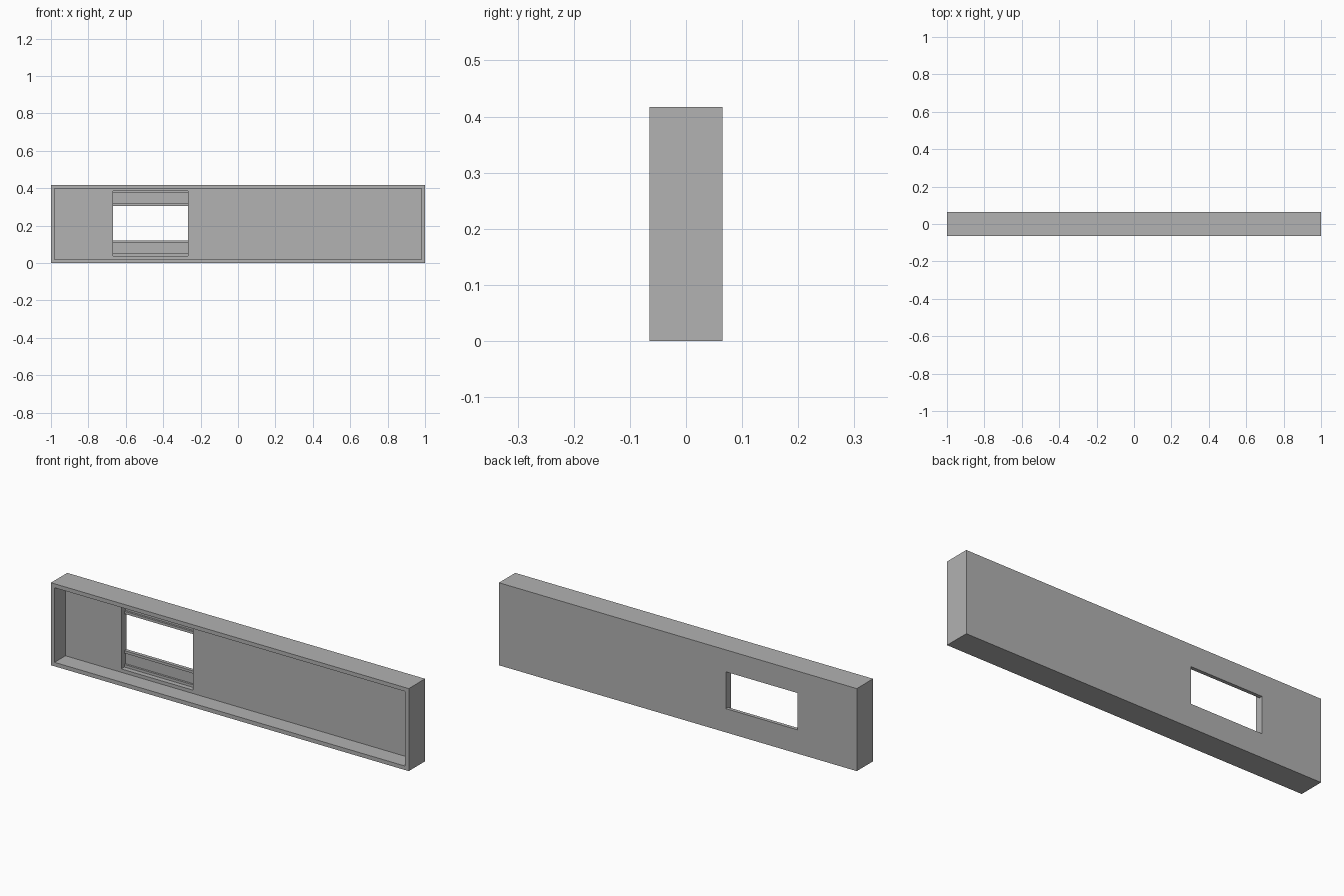
import bpy

default = bpy.data.objects.get("Cube")
if default:
    bpy.data.objects.remove(default, do_unlink=True)

# Overall size and depth levels (front is -y)
HEIGHT = 0.417
FRONT, BACK = -0.065, 0.065
RIM = 0.02
FLOOR = 0.022          # recessed panel face
RAIL = 0.047           # face of the rails around the window
GROOVE = 0.057         # bottom of the grooves between rails
LEFT, RIGHT = -0.668, -0.268

grey = bpy.data.materials.new("plain_grey")
grey.use_nodes = True
colour = (0.445, 0.445, 0.445, 1)
grey.diffuse_color = colour
grey.node_tree.nodes["Principled BSDF"].inputs["Base Color"].default_value = colour


def box(name, x, y, z):
    """Box spanning the given (low, high) ranges."""
    spans = (x, y, z)
    bpy.ops.mesh.primitive_cube_add(size=1, location=[(a + b) / 2 for a, b in spans])
    obj = bpy.context.object
    obj.name = name
    obj.scale = [b - a for a, b in spans]
    bpy.ops.object.transform_apply(location=True, rotation=False, scale=True)
    obj.data.materials.append(grey)
    return obj


def cut(target, x, y, z):
    """Carve a box out of the target."""
    cutter = box("cutter", x, y, z)
    cutter.hide_render = True
    mod = target.modifiers.new("cut", 'BOOLEAN')
    mod.operation = 'DIFFERENCE'
    mod.solver = 'EXACT'
    mod.object = cutter
    bpy.ops.object.select_all(action='DESELECT')
    target.select_set(True)
    bpy.context.view_layer.objects.active = target
    bpy.ops.object.modifier_apply(modifier=mod.name)
    bpy.data.objects.remove(cutter, do_unlink=True)


# Solid panel with a shallow tray in the front
panel = box("panel", (-1, 1), (FRONT, BACK), (0, HEIGHT))
cut(panel, (-1 + RIM, 1 - RIM), (FRONT - 0.1, FLOOR), (RIM, HEIGHT - RIM))

# Pocket around the window
cut(panel, (LEFT, RIGHT), (FLOOR - 0.05, RAIL), (0.037, 0.386))

# Grooves above and below the window, leaving narrow rails
for low, high in ((0.05, 0.107), (0.319, 0.374)):
    cut(panel, (LEFT, RIGHT), (RAIL - 0.01, GROOVE), (low, high))

# Window through the back
cut(panel, (LEFT, RIGHT), (RAIL - 0.01, BACK + 0.1), (0.12, 0.306))
